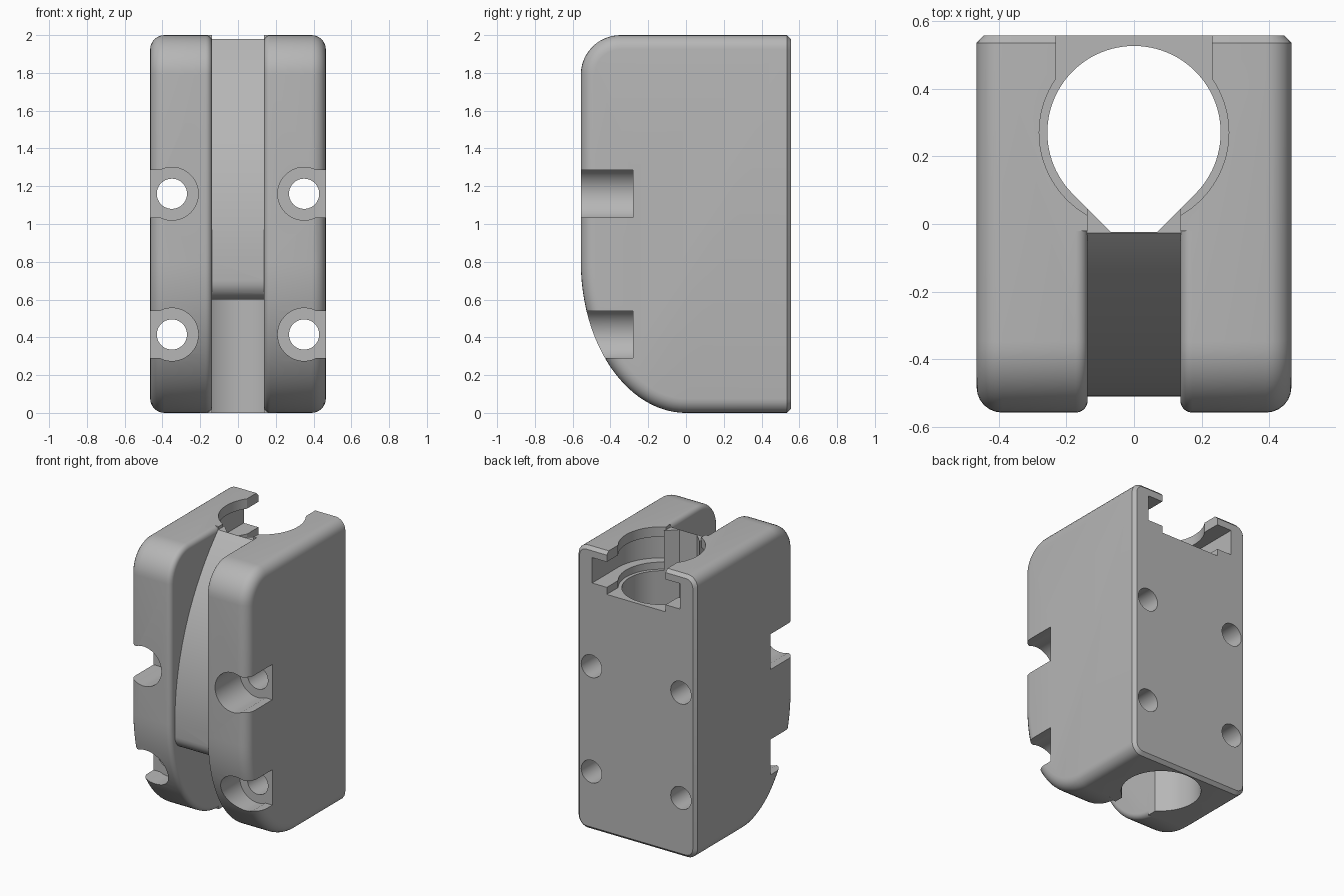
import bpy, bmesh
from math import sin, cos, pi, radians, sqrt

cube = bpy.data.objects.get("Cube")
if cube:
    bpy.data.objects.remove(cube, do_unlink=True)

grey = bpy.data.materials.new("light grey")
grey.use_nodes = True
grey.diffuse_color = (0.47, 0.47, 0.47, 1)
grey.node_tree.nodes["Principled BSDF"].inputs["Base Color"].default_value = grey.diffuse_color


def arc(cx, cy, rx, ry, start, end, n):
    steps = [radians(start + (end - start) * i / n) for i in range(n + 1)]
    return [(cx + rx * cos(a), cy + ry * sin(a)) for a in steps]


def prism(name, outline, axis, low, high, tune=None):
    """Extrude a closed 2D outline along an axis."""
    place = {"x": lambda p, h: (h, p[0], p[1]),
             "y": lambda p, h: (p[0], h, p[1]),
             "z": lambda p, h: (p[0], p[1], h)}[axis]
    bm = bmesh.new()
    base = bm.faces.new([bm.verts.new(place(p, low)) for p in outline])
    ext = bmesh.ops.extrude_face_region(bm, geom=[base])
    for v in [g for g in ext["geom"] if isinstance(g, bmesh.types.BMVert)]:
        v.co["xyz".index(axis)] = high
    bmesh.ops.recalc_face_normals(bm, faces=bm.faces)
    if tune:
        tune(bm)
    mesh = bpy.data.meshes.new(name)
    bm.to_mesh(mesh)
    bm.free()
    mesh.materials.append(grey)
    ob = bpy.data.objects.new(name, mesh)
    bpy.context.collection.objects.link(ob)
    return ob


def combine(target, other, operation):
    mod = target.modifiers.new("combine", "BOOLEAN")
    mod.operation, mod.solver, mod.object = operation, "EXACT", other
    bpy.context.view_layer.objects.active = target
    bpy.ops.object.modifier_apply(modifier=mod.name)
    bpy.data.objects.remove(other, do_unlink=True)


def box(x0, x1, y0, y1):
    return [(x0, y0), (x1, y0), (x1, y1), (x0, y1)]


BACK, HALF, SLOT = 0.557, 0.465, 0.137
HOLE_Y = 0.27

# Side outline: small round at the top front, long sweep at the bottom front
side = ([(BACK, 0), (BACK, 2)]
        + arc(-BACK + 0.21, 1.79, 0.21, 0.21, 90, 180, 12)
        + arc(0, 0.8, BACK, 0.8, 180, 270, 24))


def chamfer_back(bm):
    edges = [e for e in bm.edges if all(v.co.y > BACK - 0.001 for v in e.verts)]
    bmesh.ops.bevel(bm, geom=edges, offset=0.022, segments=1, affect="EDGES")


def round_lobe(sign):
    def tune(bm):
        for x, r in ((HALF, 0.075), (SLOT, 0.035)):
            edges = [e for e in bm.edges
                     if all(abs(v.co.x - sign * x) < 0.001 for v in e.verts)
                     and not all(v.co.y > BACK - 0.001 for v in e.verts)]
            bmesh.ops.bevel(bm, geom=edges, offset=r, segments=6,
                            affect="EDGES", profile=0.5)
        chamfer_back(bm)
    return tune


# Two rounded side lobes joined by a middle block
body = prism("clamp_body", side, "x", SLOT, HALF, round_lobe(1))
combine(body, prism("right_lobe", side, "x", -HALF, -SLOT, round_lobe(-1)), "UNION")
combine(body, prism("middle_block", box(-0.02, BACK, 0, 2), "x", -0.2, 0.2, chamfer_back), "UNION")

# Front slot
combine(body, prism("slot_cut", box(-SLOT, SLOT, -1, HOLE_Y), "z", -1, 3), "DIFFERENCE")


def keyhole(radius, half_width):
    """Round front that opens straight to the back."""
    a = 180 / pi * 1
    rise = sqrt(max(radius ** 2 - half_width ** 2, 0))
    pts = [p for p in arc(0, HOLE_Y, radius, radius, 90, 450, 96)[:-1]
           if p[1] < HOLE_Y + rise - 0.001]
    return ([(half_width, BACK + 0.2), (-half_width, BACK + 0.2), (-half_width, HOLE_Y + rise)]
            + pts + [(half_width, HOLE_Y + rise)])


# Undercut pocket near the top with a narrower lip above and a step below
combine(body, prism("pocket_cut", keyhole(0.345, 0.345), "z", 1.75, 1.93), "DIFFERENCE")
combine(body, prism("lip_cut", keyhole(0.28, 0.23), "z", 1.7, 3), "DIFFERENCE")

# Curved ramp that fills the upper part of the slot
R = 1.68
ramp = ([(0.1, 0.6), (0.1, 1.98)]
        + arc(-0.51 + R, 0.8, R, R, 180 - 44.6, 180, 28)
        + arc(-0.41, 0.7, 0.1, 0.1, 180, 270, 8))
combine(body, prism("ramp", ramp, "x", -SLOT - 0.002, SLOT + 0.002), "UNION")

# Vertical bore: a circle with a flattened point toward the front
bore = arc(0, HOLE_Y, 0.256, 0.256, -45, 225, 72) + [(-0.068, -0.024), (0.068, -0.024)]
combine(body, prism("bore_cut", bore, "z", -1, 3), "DIFFERENCE")

# Screw holes with counterbores open to the sides
for s in (-1, 1):
    for z in (0.415, 1.16):
        x = s * 0.35
        combine(body, prism("counterbore_cut", arc(x, z, 0.14, 0.14, 0, 360, 48)[:-1],
                            "y", -1, -0.28), "DIFFERENCE")
        x0, x1 = sorted((x, s * 0.7))
        combine(body, prism("side_cut", box(x0, x1, z - 0.125, z + 0.125),
                            "y", -1, -0.28), "DIFFERENCE")
        combine(body, prism("screw_cut", arc(x, z, 0.08, 0.08, 0, 360, 40)[:-1],
                            "y", -1, 1), "DIFFERENCE")

bpy.ops.object.select_all(action="DESELECT")
body.select_set(True)
bpy.context.view_layer.objects.active = body
bpy.ops.object.shade_smooth_by_angle(angle=radians(30))
